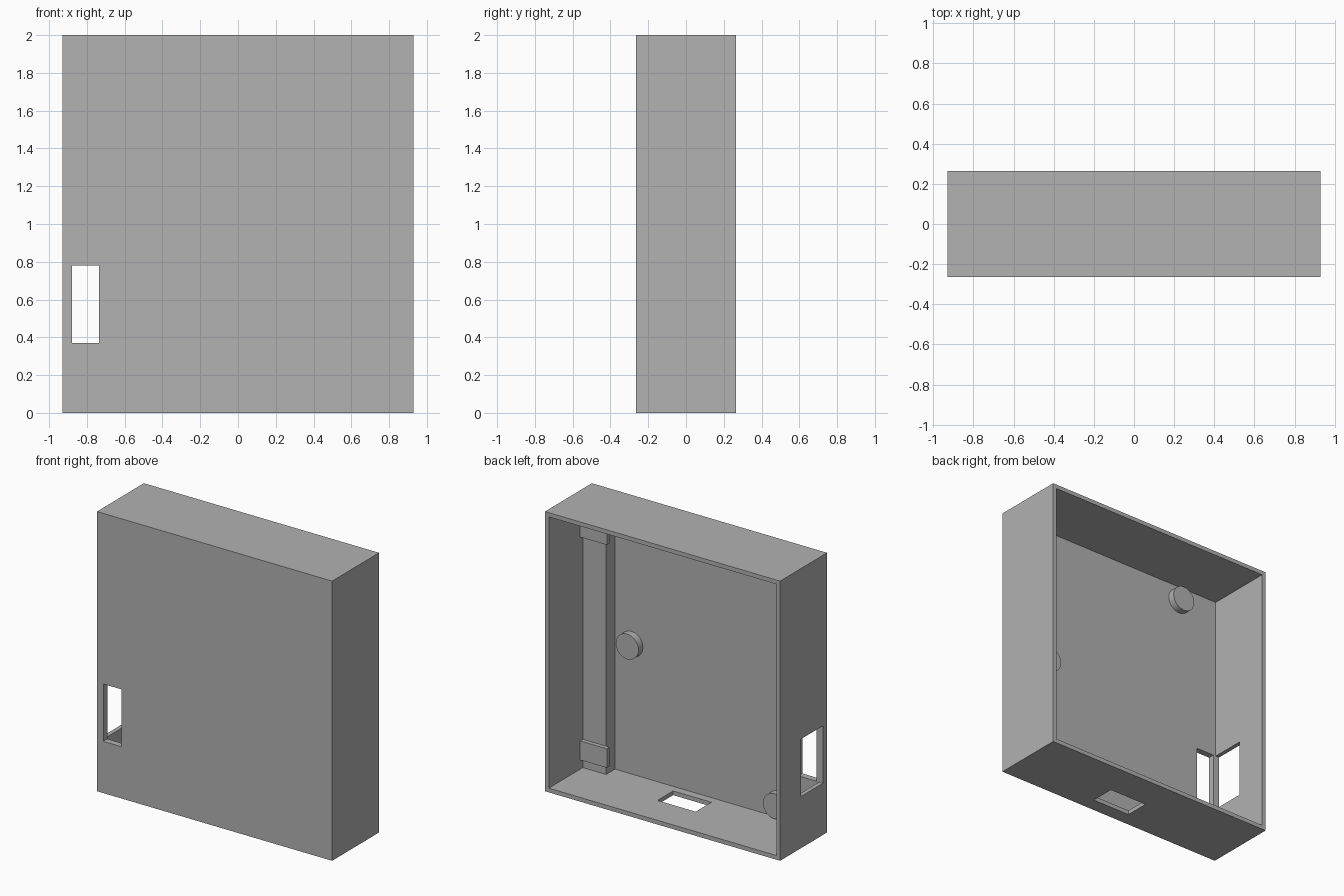
import bpy
import bmesh
from mathutils import Matrix, Vector

old = bpy.data.objects.get("Cube")
if old:
    bpy.data.objects.remove(old, do_unlink=True)

# Main sizes
W, D, H = 0.93, 0.265, 2.0      # half width, half depth, height
WALL = 0.03                     # side wall thickness
PANEL = -0.22                   # inner face of the front panel

grey = bpy.data.materials.new("plain_grey")
grey.use_nodes = True
colour = (0.445, 0.445, 0.445, 1)
grey.diffuse_color = colour
grey.node_tree.nodes["Principled BSDF"].inputs["Base Color"].default_value = colour


def add_object(name, bm):
    mesh = bpy.data.meshes.new(name)
    bm.to_mesh(mesh)
    bm.free()
    mesh.materials.append(grey)
    obj = bpy.data.objects.new(name, mesh)
    bpy.context.collection.objects.link(obj)
    return obj


def box(name, x, y, z):
    """Box spanning the given (min, max) range on each axis."""
    spans = (x, y, z)
    centre = Vector([(a + b) / 2 for a, b in spans])
    size = Vector([b - a for a, b in spans])
    bm = bmesh.new()
    bmesh.ops.create_cube(bm, size=1,
                          matrix=Matrix.Translation(centre) @ Matrix.Diagonal(size).to_4x4())
    return add_object(name, bm)


def peg(name, x, z, radius=0.09, length=0.05):
    """Round peg standing on the inside of the front panel."""
    bm = bmesh.new()
    place = Matrix.Translation((x, PANEL + length / 2 - 0.005, z))
    bmesh.ops.create_cone(bm, cap_ends=True, segments=48, radius1=radius, radius2=radius,
                          depth=length + 0.01, matrix=place @ Matrix.Rotation(1.570796, 4, "X"))
    for face in bm.faces:
        face.smooth = len(face.verts) == 4
    for edge in bm.edges:
        edge.smooth = all(f.smooth for f in edge.link_faces)
    return add_object(name, bm)


def cut(target, cutters):
    """Subtract the cutters, bake the result and remove the helpers."""
    for cutter in cutters:
        cutter.hide_render = True
        mod = target.modifiers.new(cutter.name, "BOOLEAN")
        mod.operation = "DIFFERENCE"
        mod.solver = "EXACT"
        mod.object = cutter
    depsgraph = bpy.context.evaluated_depsgraph_get()
    mesh = bpy.data.meshes.new_from_object(target.evaluated_get(depsgraph))
    target.modifiers.clear()
    target.data = mesh
    for cutter in cutters:
        bpy.data.objects.remove(cutter, do_unlink=True)


# Case: shallow box open at the back, with three rectangular openings
case = box("case", (-W, W), (-D, D), (0, H))
cut(case, [
    box("cavity", (-W + WALL, W - WALL), (PANEL, D + 0.1), (WALL, H - WALL)),
    box("front_opening", (-0.88, -0.735), (-D - 0.1, PANEL + 0.05), (0.37, 0.78)),
    box("side_opening", (-W - 0.1, -W + WALL + 0.05), (PANEL, 0.03), (0.37, 0.78)),
    box("bottom_opening", (-0.087, 0.215), (-0.162, 0.015), (-0.1, WALL + 0.05)),
])

# Upright rail in the inner corner, with two raised pads
rail_back = -0.12
inner = W - WALL
box("rail", (0.716, inner + 0.005), (PANEL - 0.005, rail_back), (WALL - 0.005, H - WALL + 0.005))
for name, bottom in (("lower_pad", 0.096), ("upper_pad", 1.69)):
    box(name, (0.689, inner + 0.005), (rail_back - 0.001, rail_back + 0.03), (bottom, bottom + 0.136))

# Pegs on the inside of the front panel
peg("middle_peg", 0.585, 0.96)
peg("lower_peg", -0.58, 0.13)
peg("upper_peg", -0.58, 1.86)
